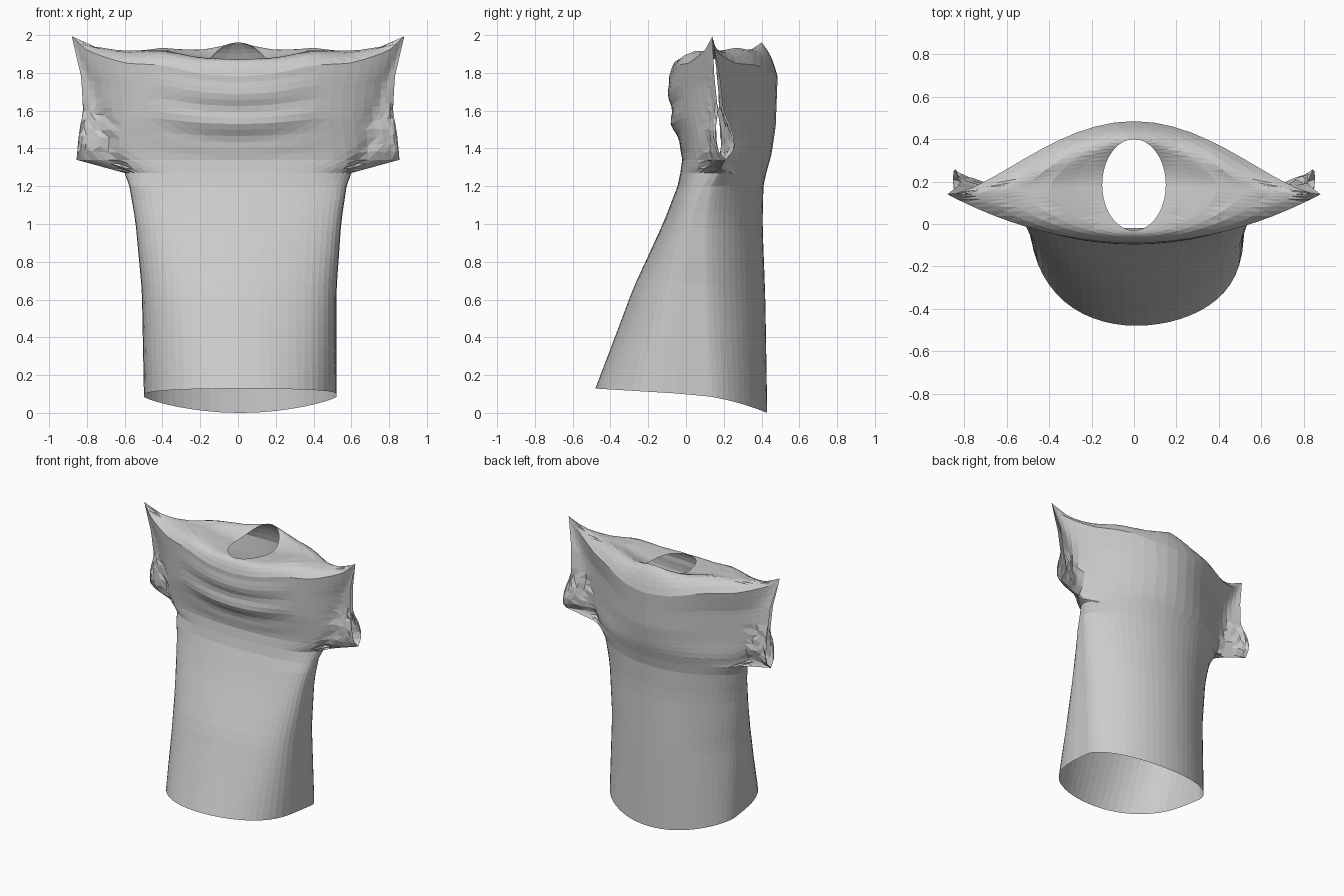
import bpy, bmesh, math, random
from mathutils import Vector

random.seed(4)
if "Cube" in bpy.data.objects:
    bpy.data.objects.remove(bpy.data.objects["Cube"], do_unlink=True)

HALF = 30      # columns on each of the front and back sheets
UNDERARM, YOKE = 1.34, 1.78

# Section keys: height, full half width, torso half width, front y, back y,
# side y, sleeve y, front roundness, back roundness, sleeve thickness, slit
KEYS = [
    (0.00, 0.51, 0.51, -0.48, 0.43, 0.12, 0.12, 0.65, 1.2, 0, 0),
    (0.60, 0.515, 0.515, -0.28, 0.42, 0.10, 0.10, 0.6, 1.3, 0, 0),
    (1.00, 0.545, 0.545, -0.115, 0.405, 0.10, 0.10, 0.6, 1.3, 0, 0),
    (1.20, 0.575, 0.575, -0.045, 0.41, 0.12, 0.13, 0.65, 1.4, 0, 0),
    (1.27, 0.60, 0.60, -0.03, 0.425, 0.12, 0.17, 0.7, 1.5, 0, 0),
    (UNDERARM, 0.855, 0.64, -0.02, 0.445, 0.13, 0.21, 0.8, 1.7, 0.03, 0),
    (1.38, 0.85, 0.66, -0.025, 0.455, 0.13, 0.21, 0.9, 1.9, 0.045, 0.05),
    (1.45, 0.84, 0.69, -0.045, 0.465, 0.13, 0.20, 1.1, 2.3, 0.045, 0.045),
    (1.52, 0.82, 0.72, -0.07, 0.475, 0.13, 0.185, 1.3, 2.6, 0.04, 0.015),
    (1.65, 0.83, 0.78, -0.09, 0.48, 0.13, 0.165, 1.7, 3.1, 0.02, 0.015),
    (YOKE, 0.88, 0.88, -0.09, 0.485, 0.14, 0.14, 2.0, 3.4, 0, 0),
]
# Shoulder line: x, height
RIDGE = [(0, 1.86), (0.2, 1.875), (0.4, 1.92), (0.6, 1.915),
         (0.8, 1.945), (0.89, 2.0)]


def interpolate(table, t):
    for a, b in zip(table, table[1:]):
        if t <= b[0]:
            f = (t - a[0]) / (b[0] - a[0])
            return [p + (q - p) * f for p, q in zip(a, b)][1:]
    return list(table[-1])[1:]


def ridge(x):
    return interpolate(RIDGE, abs(x))[0]


def drop(u):
    return 0.08 * (1 - u ** 4)


def chest_folds(x, z):
    """Curved drape folds across the upper chest."""
    level = z - 0.35 * x * x
    fade = max(0, 1 - (x / 0.5) ** 2) * max(0, 1 - ((level - 1.57) / 0.22) ** 2)
    return 0.01 * fade * math.sin((level - 1.40) * math.tau / 0.17)


def body_point(row, a):
    (width, torso, front, back, side, arm, front_power, back_power,
     sleeve, slit) = interpolate(KEYS, row)
    u = math.cos(a)
    facing = 1 if math.sin(a) >= 0 else -1
    reach = back - side if facing > 0 else side - front
    power = back_power if facing > 0 else front_power
    if facing < 0 and row < 1.2:       # the left front hangs a little fuller
        power -= 0.1 * u
    x = width * u
    # Torso oval with a thin sleeve running out on each side
    depth = reach * max(0, 1 - (x / torso) ** 2) ** (power / 2)
    depth = math.hypot(depth, sleeve * (1 - u ** 8) * u * u)
    y = side + (arm - side) * u ** 6 + facing * depth
    z = row
    if row < 1.2:                      # dipping hem and slight sideways drift
        fade = 1 - row / 1.2
        z += fade * (0.1 - 0.06 * y - 0.4 * max(0, y) ** 2)
        x += 0.012 * fade
    if row > UNDERARM:                 # rise to the shoulder line
        f = (row - UNDERARM) / (YOKE - UNDERARM)
        z += f * (ridge(x) - drop(u) - YOKE)
    if facing < 0:
        y += chest_folds(x, z)
    # Cuff creases
    if UNDERARM < row < 1.55 and 0.78 < abs(u) < 0.999:
        y += random.uniform(-0.008, 0.008)
        z += random.uniform(-0.008, 0.008)
    return [x, y, z, slit * abs(u) ** 8]


def yoke_point(t, a):
    x, y, z, _ = body_point(YOKE, a)
    u, s = math.cos(a), math.sin(a)
    x += (0.15 * u - x) * t
    y += (0.185 + 0.215 * s - y) * t
    rise = 0.10 * s * s if s > 0 else -0.01 * s
    return [x, y, ridge(x) + rise * t - drop(u) * (1 - t) ** 3, 0]


def sheet(bm, facing):
    """One panel from hem to neckline."""
    start = 0 if facing > 0 else math.pi
    eps = 1e-7
    angles = [start + eps + (math.pi - 2 * eps) * i / HALF for i in range(HALF + 1)]
    rows = [1.2 * i / 15 for i in range(16)] + [1.235, 1.27, 1.295, 1.32]
    rows += [UNDERARM + (YOKE - UNDERARM) * i / 14 for i in range(15)]
    grid = [[body_point(r, a) for a in angles] for r in rows]
    grid += [[yoke_point(i / 6, a) for a in angles] for i in range(1, 7)]
    verts = [[bm.verts.new((x, y + facing * gap, z)) for x, y, z, gap in line]
             for line in grid]
    for low, high in zip(verts, verts[1:]):
        for i in range(HALF):
            bm.faces.new((low[i], low[i + 1], high[i + 1], high[i]))


def make_shirt():
    bm = bmesh.new()
    sheet(bm, 1)
    sheet(bm, -1)
    # Sew side seams and shoulders, leaving the arm slits open
    bmesh.ops.remove_doubles(bm, verts=bm.verts, dist=0.0015)
    bmesh.ops.triangulate(bm, faces=bm.faces)
    bmesh.ops.recalc_face_normals(bm, faces=bm.faces)
    front = max(bm.faces, key=lambda f: -f.calc_center_median().y)
    if front.normal.dot(Vector((0, -1, 0))) < 0:
        bmesh.ops.reverse_faces(bm, faces=bm.faces)
    mesh = bpy.data.meshes.new("shirt")
    bm.to_mesh(mesh)
    bm.free()
    obj = bpy.data.objects.new("shirt", mesh)
    bpy.context.collection.objects.link(obj)
    return obj


# Plain cloth colour
cloth = bpy.data.materials.new("light_grey_cloth")
cloth.use_nodes = True
colour = (0.6, 0.6, 0.6, 1)
cloth.diffuse_color = colour
bsdf = cloth.node_tree.nodes["Principled BSDF"]
bsdf.inputs["Base Color"].default_value = colour
bsdf.inputs["Roughness"].default_value = 0.8

shirt = make_shirt()
shirt.data.materials.append(cloth)
